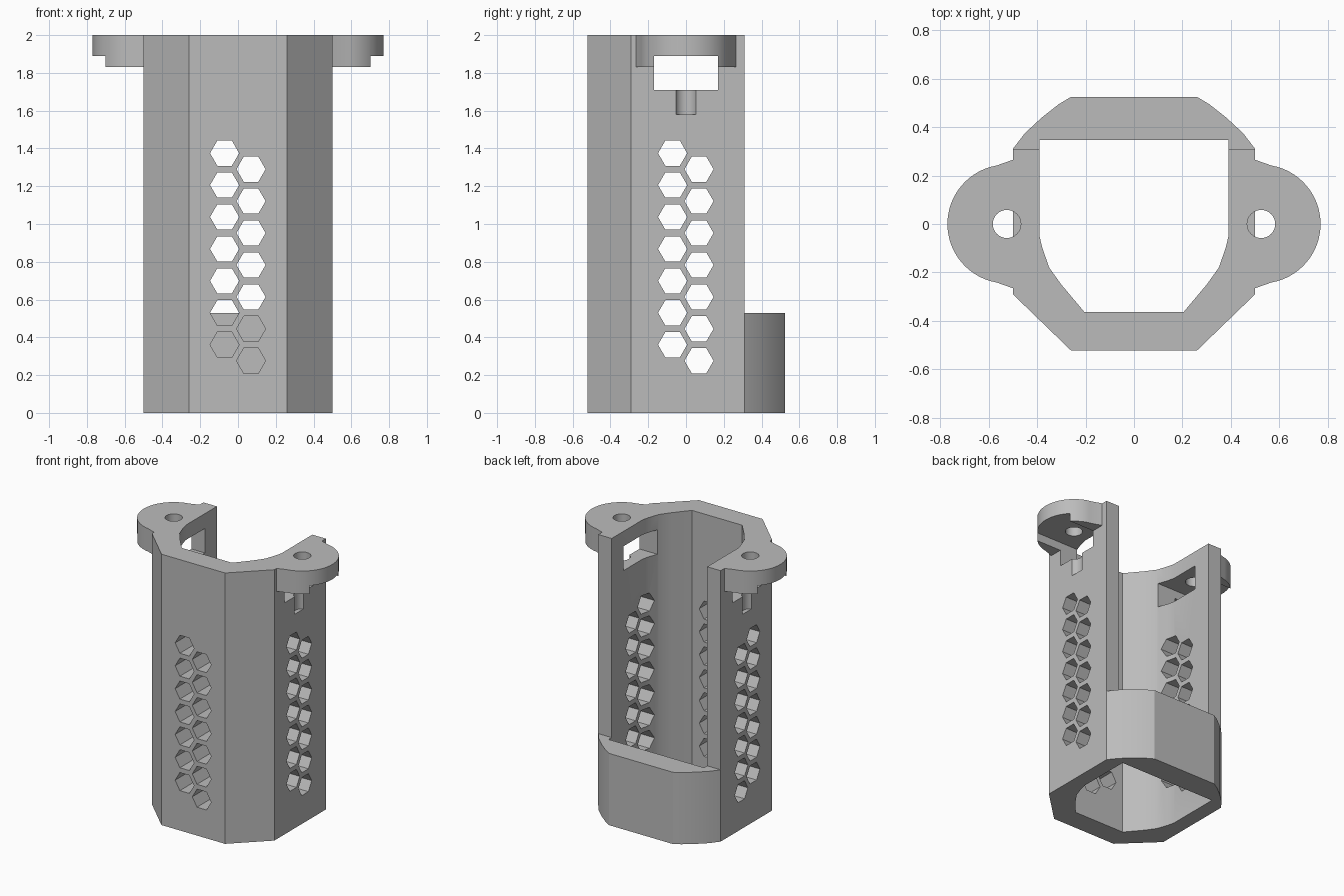
import bpy, bmesh, math
from mathutils import Matrix

cube = bpy.data.objects.get("Cube")
if cube:
    bpy.data.objects.remove(cube)

grey = bpy.data.materials.new("plain grey")
grey.use_nodes = True
colour = (0.5, 0.5, 0.5, 1)
grey.diffuse_color = colour
grey.node_tree.nodes["Principled BSDF"].inputs["Base Color"].default_value = colour


def finish(name, bm):
    bmesh.ops.recalc_face_normals(bm, faces=bm.faces)
    mesh = bpy.data.meshes.new(name)
    bm.to_mesh(mesh)
    bm.free()
    mesh.materials.append(grey)
    obj = bpy.data.objects.new(name, mesh)
    bpy.context.collection.objects.link(obj)
    return obj


def add_prism(bm, outline, low, high, matrix=Matrix()):
    """Extrude an outline from low to high along the matrix's z axis."""
    verts = [bm.verts.new(matrix @ Matrix.Translation((x, y, low)).translation)
             for x, y in outline]
    face = bm.faces.new(verts)
    out = bmesh.ops.extrude_face_region(bm, geom=[face])
    moved = [v for v in out["geom"] if isinstance(v, bmesh.types.BMVert)]
    shift = matrix.to_3x3() @ Matrix.Translation((0, 0, high - low)).translation
    bmesh.ops.translate(bm, verts=moved, vec=shift)


def prism(name, outline, low, high):
    bm = bmesh.new()
    add_prism(bm, outline, low, high)
    return finish(name, bm)


def box(x0, x1, y0, y1):
    return [(x0, y0), (x1, y0), (x1, y1), (x0, y1)]


def circle(x, y, r, n, start=0.0):
    return [(x + r * math.cos(start + math.tau * i / n),
             y + r * math.sin(start + math.tau * i / n)) for i in range(n)]


def mirrored(half):
    return half + [(-x, y) for x, y in reversed(half)]


def combine(target, other, operation):
    mod = target.modifiers.new(operation.title(), "BOOLEAN")
    mod.operation = operation
    mod.solver = "EXACT"
    mod.object = other
    bpy.context.view_layer.objects.active = target
    bpy.ops.object.modifier_apply(modifier=mod.name)
    bpy.data.objects.remove(other)


# Eight-sided sleeve with a rounded back
outer = mirrored([(0.26, -0.522), (0.5, -0.29), (0.5, 0.31), (0.45, 0.375),
                  (0.38, 0.44), (0.31, 0.495), (0.26, 0.525)])
inner = mirrored([(0.205, -0.363), (0.3, -0.25), (0.35, -0.18),
                  (0.378, -0.1), (0.39, -0.05), (0.39, 0.346)])
sleeve = prism("sleeve", outer, 0, 2)

# Rounded mounting ears at the top of both sides
arc = [(0.525 + 0.245 * math.cos(math.radians(a)),
        0.245 * math.sin(math.radians(a))) for a in range(-80, 81, 5)]
ear = [(0.44, -0.265), (0.5, -0.265)] + arc + [(0.5, 0.265), (0.44, 0.265)]
for side, label in ((1, "left"), (-1, "right")):
    lobe = prism(label + "_ear", [(side * x, y) for x, y in ear], 1.83, 2)
    combine(sleeve, lobe, "UNION")

# Hollow bore, and the back opened above a low wall
combine(sleeve, prism("bore", inner, -0.1, 2.1), "DIFFERENCE")
combine(sleeve, prism("back_opening", box(-0.7, 0.7, 0.31, 0.7), 0.53, 2.1), "DIFFERENCE")

# Window and slot running under the ears
combine(sleeve, prism("side_window", box(-0.9, 0.9, -0.17, 0.17), 1.71, 1.89), "DIFFERENCE")

# Screw holes that leave a groove in the walls below
for side in (1, -1):
    hole = prism("screw_hole", circle(side * 0.525, 0, 0.058, 32), 1.58, 2.1)
    combine(sleeve, hole, "DIFFERENCE")

# Staggered hexagonal vents in the front and both sides
to_front = Matrix(((1, 0, 0, 0), (0, 0, 1, 0), (0, 1, 0, 0), (0, 0, 0, 1)))
to_side = Matrix(((0, 0, 1, 0), (1, 0, 0, 0), (0, 1, 0, 0), (0, 0, 0, 1)))
for matrix, low, high in ((to_front, -0.7, -0.2), (to_side, -0.7, 0.7)):
    bm = bmesh.new()
    for column, top in ((-0.071, 1.375), (0.069, 1.29)):
        for row in range(7):
            cell = circle(column, top - 0.169 * row, 0.077, 6)
            add_prism(bm, cell, low, high, matrix)
    combine(sleeve, finish("vents", bm), "DIFFERENCE")

# Smooth the curves, keep the corners crisp
bpy.ops.object.select_all(action="DESELECT")
sleeve.select_set(True)
bpy.context.view_layer.objects.active = sleeve
bpy.ops.object.shade_smooth_by_angle(angle=math.radians(20))
